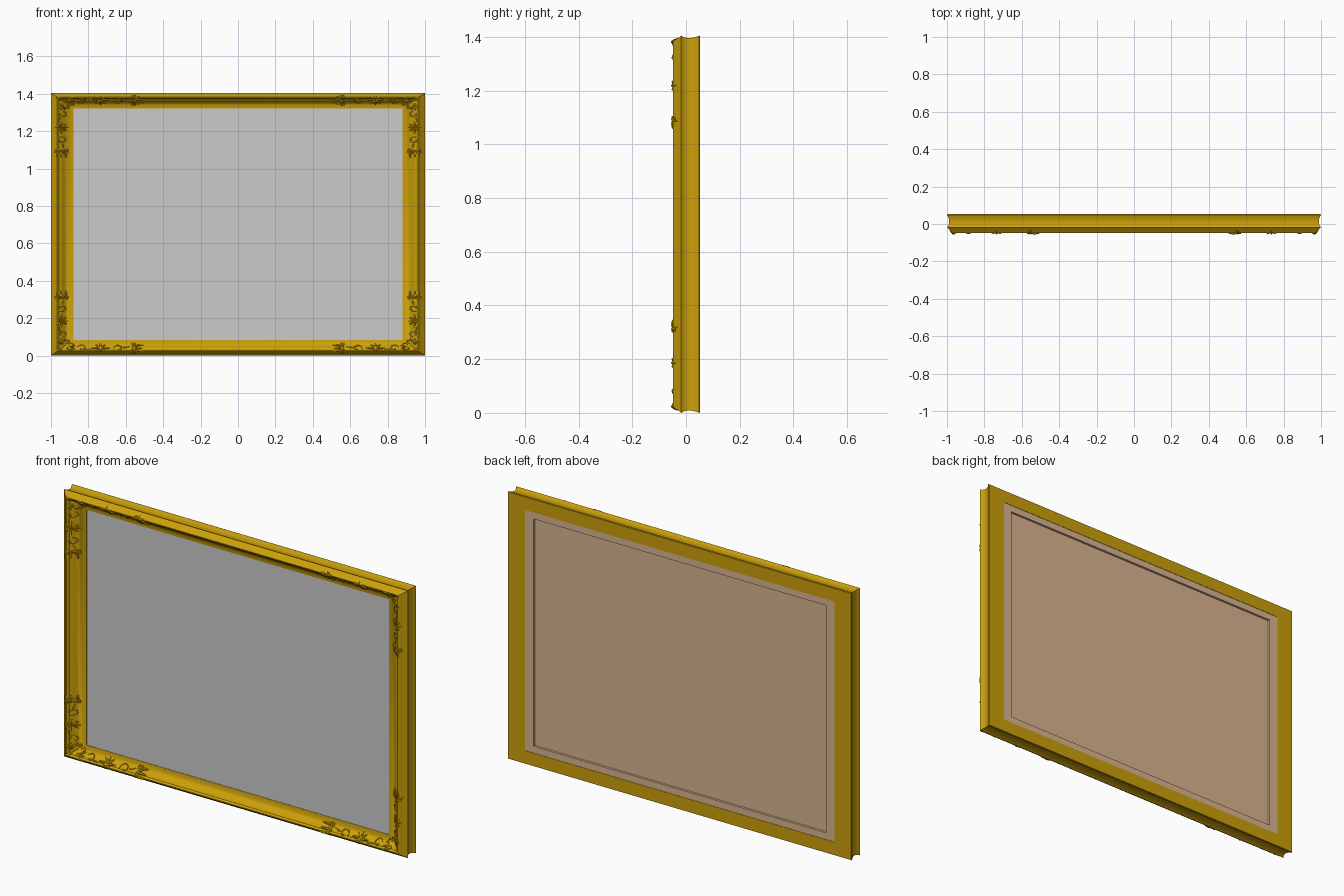
import bpy, bmesh, math

if "Cube" in bpy.data.objects:
    bpy.data.objects.remove(bpy.data.objects["Cube"])

HZ = 0.7025          # height factor: everything is laid out on a 2 x 2 square, then squashed in z


def material(name, col):
    m = bpy.data.materials.new(name)
    m.diffuse_color = (*col, 1)
    m.use_nodes = True
    m.node_tree.nodes["Principled BSDF"].inputs["Base Color"].default_value = m.diffuse_color
    return m


gold = material("gold", (0.60, 0.35, 0.003))
brown = material("backing_brown", (0.70, 0.46, 0.28))


def smooth(ob, deg=30):
    bpy.ops.object.select_all(action='DESELECT')
    ob.select_set(True)
    bpy.context.view_layer.objects.active = ob
    bpy.ops.object.shade_smooth_by_angle(angle=math.radians(deg))


def mitred(name, profile, mat=None, closed=False, cap_first=False, cap_last=False):
    """Sweep (inset, y) profile points around the rectangle with mitred corners."""
    bm = bmesh.new()
    rings = []
    for d, y in profile:
        h = 1 - d
        rings.append([bm.verts.new((sx * h, y, (1 + sz * h) * HZ))
                      for sx, sz in ((-1, -1), (1, -1), (1, 1), (-1, 1))])
    pairs = list(zip(rings, rings[1:]))
    if closed:
        pairs.append((rings[-1], rings[0]))
    for a, b in pairs:
        for i in range(4):
            j = (i + 1) % 4
            bm.faces.new((a[i], a[j], b[j], b[i]))
    if cap_first:
        bm.faces.new(rings[0])
    if cap_last:
        bm.faces.new(rings[-1])
    bmesh.ops.recalc_face_normals(bm, faces=bm.faces)
    me = bpy.data.meshes.new(name)
    bm.to_mesh(me)
    bm.free()
    ob = bpy.data.objects.new(name, me)
    bpy.context.collection.objects.link(ob)
    if mat:
        me.materials.append(mat)
    smooth(ob)
    return ob


# Moulding: hollow outer side, raised ridge, cove falling to the picture
side = [(0.003, 0.053), (0.0, 0.049), (0.008, 0.035), (0.012, 0.02), (0.012, 0.005),
        (0.008, -0.008), (0.0, -0.018)]
front = [(0.0, -0.018), (0.007, -0.023), (0.026, -0.045), (0.032, -0.049), (0.038, -0.049),
         (0.043, -0.045), (0.046, -0.038), (0.055, -0.034), (0.065, -0.024), (0.077, -0.014),
         (0.09, -0.007), (0.105, -0.003), (0.12, -0.001)]
rebate = [(0.12, 0.012), (0.10, 0.012), (0.10, 0.053)]
mitred("frame_moulding", side + front[1:] + rebate, gold, closed=True)

# Picture and the recessed backing board
mitred("picture_panel", [(0.11, 0.012), (0.11, 0.001)], cap_first=True, cap_last=True)
mitred("backing_board", [(0.099, 0.014), (0.099, 0.051), (0.15, 0.051), (0.15, 0.039)],
       brown, cap_first=True, cap_last=True)


# Carved ornaments: tapered strokes laid on the front of the moulding
def surface_y(d):
    for (d0, y0), (d1, y1) in zip(front, front[1:]):
        if d0 <= d <= d1:
            return y0 + (y1 - y0) * (d - d0) / (d1 - d0)
    return front[-1][1]


def leaf(s, d, ang, length, r=0.006):
    c, n = math.cos(math.radians(ang)), math.sin(math.radians(ang))
    return [(s + c * length * t, d + n * length * t, r * k)
            for t, k in ((0, 0.5), (0.25, 1.0), (0.5, 1.0), (0.75, 0.7), (1, 0.15))]


def curl(s, d, rad, start, turn, r=0.005):
    pts = []
    for i in range(10):
        t = i / 9
        a = math.radians(start + turn * t)
        q = rad * (1 - 0.55 * t)
        pts.append((s + q * math.cos(a), d + q * math.sin(a), r * (0.5 + 0.5 * t)))
    return pts


strokes = []
# end palmette
for a in (-65, -35, 0, 35, 65):
    strokes.append(leaf(0.435, 0.055, a, 0.06 if a == 0 else 0.045))
for d, turn in ((0.033, -270), (0.08, 270)):
    strokes += [curl(0.44, d, 0.014, 0, turn), leaf(0.45, d, 0, 0.045)]
# open scroll
strokes += [curl(0.36, 0.058, 0.026, 200, -300), leaf(0.385, 0.06, 15, 0.04, 0.004)]
# middle flower
for a in range(0, 360, 45):
    strokes.append(leaf(0.265, 0.056, a, 0.05 if a % 180 == 0 else 0.038))
# inner scroll and corner spray
strokes += [curl(0.165, 0.06, 0.024, 160, -290), leaf(0.185, 0.05, -10, 0.04, 0.004)]
for a in (-30, 0, 25):
    strokes.append(leaf(0.085, 0.055, a, 0.05))
strokes += [leaf(0.06, 0.058, 225, 0.045, 0.006), curl(0.11, 0.085, 0.014, 200, -280)]

cu = bpy.data.curves.new("carved_ornaments", 'CURVE')
cu.dimensions = '3D'
cu.bevel_depth = 1.0
cu.bevel_resolution = 1
cu.use_fill_caps = True
for pts in strokes:
    for swap in (False, True):
        for sx in (-1, 1):
            for sz in (-1, 1):
                sp = cu.splines.new('POLY')
                sp.points.add(len(pts) - 1)
                for p, (s, d, r) in zip(sp.points, pts):
                    u, v = (d, s) if swap else (s, d)
                    y = surface_y(min(u, v)) - 0.001
                    p.co = (sx * (1 - u), y, (1 + sz * (1 - v)) * HZ, 1)
                    p.radius = r
orn = bpy.data.objects.new("carved_ornaments", cu)
bpy.context.collection.objects.link(orn)
cu.materials.append(gold)
bpy.ops.object.select_all(action='DESELECT')
orn.select_set(True)
bpy.context.view_layer.objects.active = orn
bpy.ops.object.convert(target='MESH')
smooth(bpy.context.view_layer.objects.active, 50)
